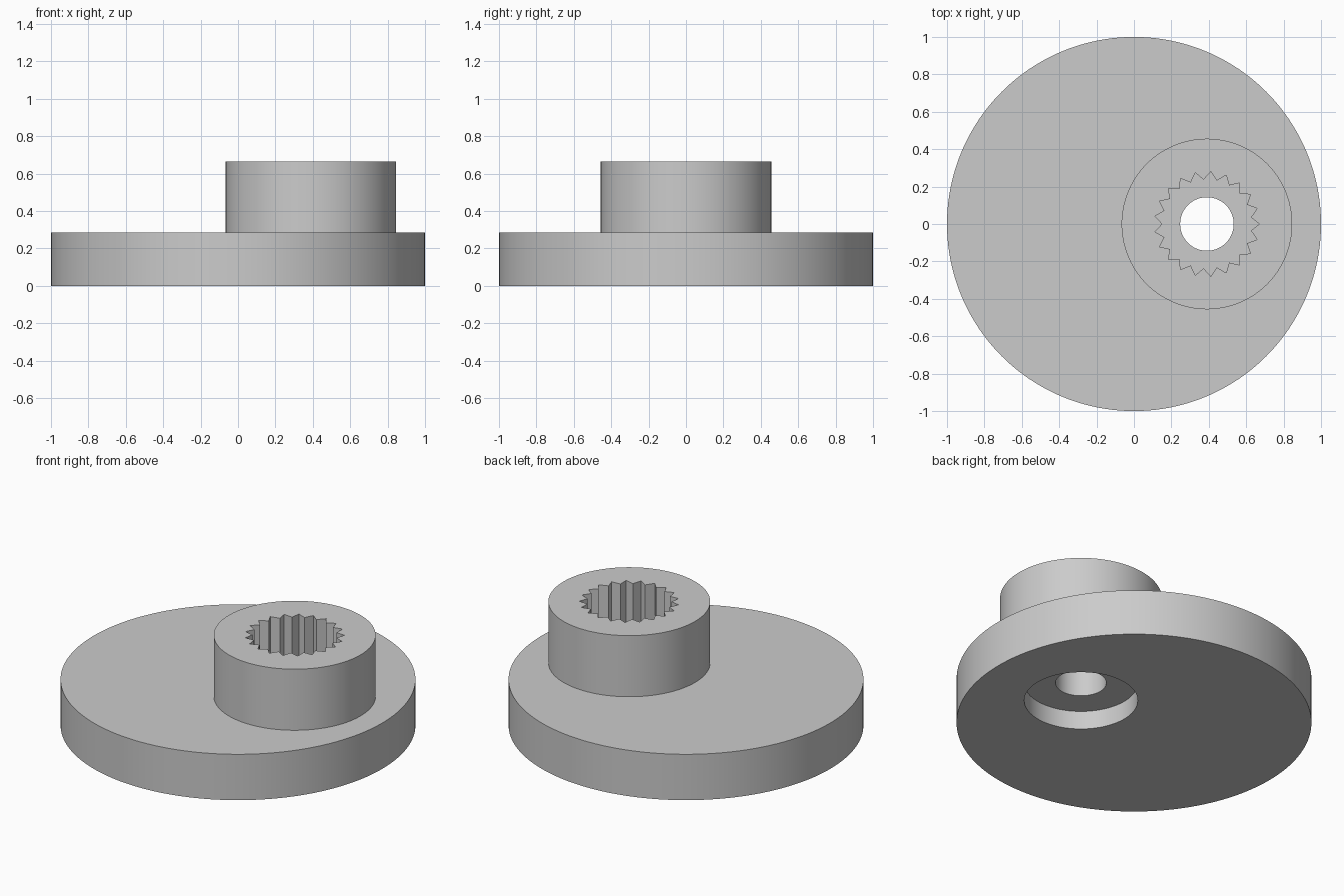
import bpy
import bmesh
import math
from mathutils import Vector

default = bpy.data.objects.get("Cube")
if default:
    bpy.data.objects.remove(default, do_unlink=True)

TEETH = 21
STEPS = 4                       # points per tooth flank
SIDES = TEETH * STEPS * 2
BOSS_X = 0.39                   # offset of the boss axis
BASE_TOP, BOSS_TOP = 0.285, 0.665
BORE_TOP = 0.114                # depth of the recess underneath


def polar(radius, angle):
    return Vector((radius * math.cos(angle), radius * math.sin(angle), 0))


def circle(radius):
    return [polar(radius, math.tau * i / SIDES) for i in range(SIDES)]


def spline(tip, valley):
    """Straight-sided teeth with a tip on the x axis."""
    corners = [polar(valley if i % 2 else tip, math.pi * i / TEETH)
               for i in range(TEETH * 2)]
    return [a.lerp(b, s / STEPS)
            for a, b in zip(corners, corners[1:] + corners[:1])
            for s in range(STEPS)]


# Closed chain of rings: outline, x offset, height
disc, boss = circle(1.0), circle(0.456)
teeth, hole, recess = spline(0.281, 0.238), circle(0.143), circle(0.32)
chain = [
    (disc, 0, 0), (disc, 0, BASE_TOP),
    (boss, BOSS_X, BASE_TOP), (boss, BOSS_X, BOSS_TOP),
    (teeth, BOSS_X, BOSS_TOP), (teeth, BOSS_X, BASE_TOP),
    (hole, BOSS_X, BASE_TOP), (hole, BOSS_X, BORE_TOP),
    (recess, BOSS_X, BORE_TOP), (recess, BOSS_X, 0),
]

bm = bmesh.new()
rings = [[bm.verts.new(p + Vector((x, 0, z))) for p in outline]
         for outline, x, z in chain]
for low, high in zip(rings, rings[1:] + rings[:1]):
    for i in range(SIDES):
        j = (i + 1) % SIDES
        bm.faces.new((low[i], low[j], high[j], high[i]))
bmesh.ops.recalc_face_normals(bm, faces=bm.faces)

mesh = bpy.data.meshes.new("eccentric_wheel")
bm.to_mesh(mesh)
bm.free()
wheel = bpy.data.objects.new("eccentric_wheel", mesh)
bpy.context.collection.objects.link(wheel)

# Plain grey material
grey = bpy.data.materials.new("grey")
grey.use_nodes = True
colour = (0.6, 0.6, 0.6, 1)
grey.diffuse_color = colour
grey.node_tree.nodes["Principled BSDF"].inputs["Base Color"].default_value = colour
mesh.materials.append(grey)

# Smooth walls with crisp rims and teeth
bpy.ops.object.select_all(action="DESELECT")
wheel.select_set(True)
bpy.context.view_layer.objects.active = wheel
bpy.ops.object.shade_smooth_by_angle(angle=math.radians(30))
